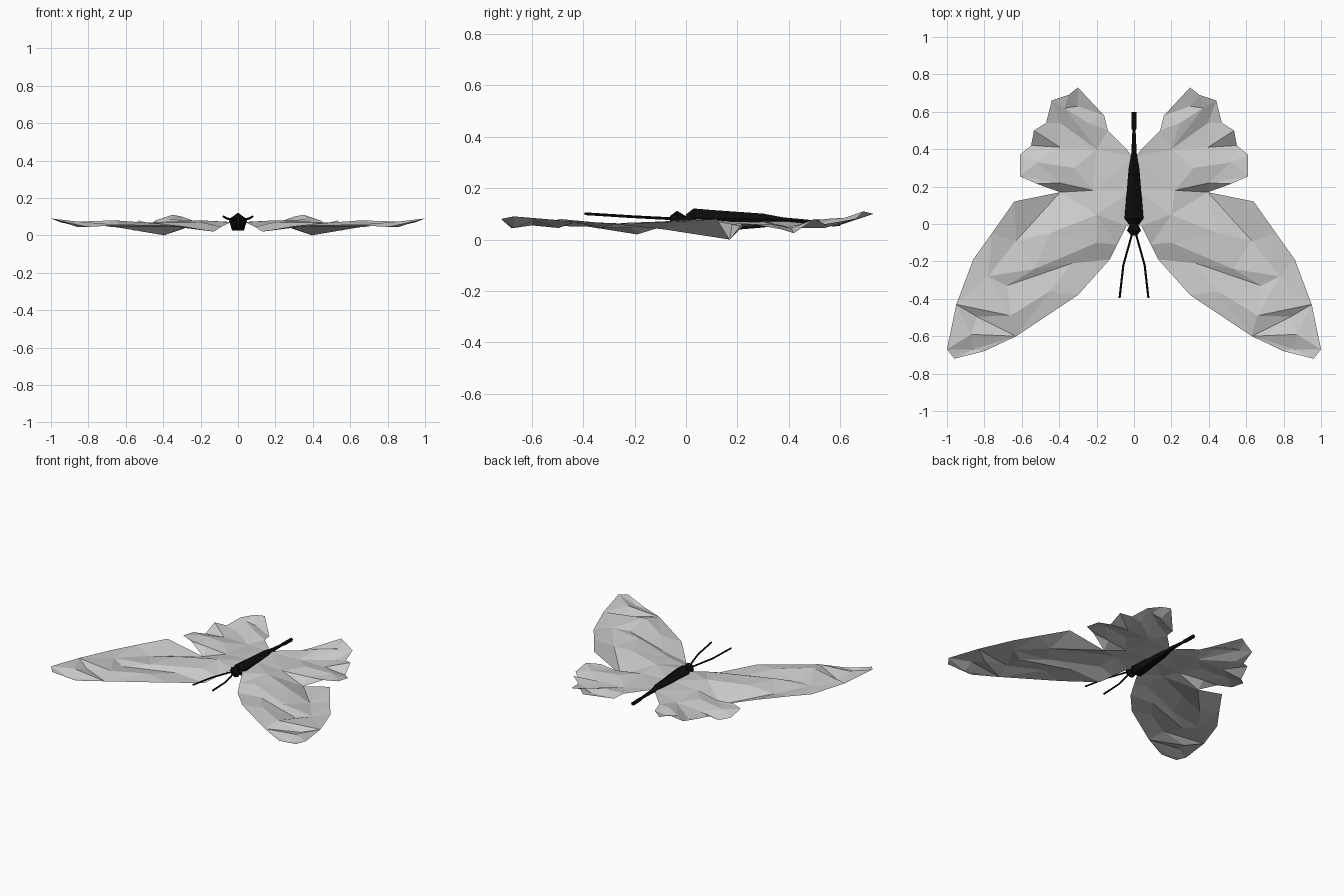
import bpy
import bmesh
import math
from mathutils import Vector
from mathutils.geometry import delaunay_2d_cdt

default_cube = bpy.data.objects.get("Cube")
if default_cube:
    bpy.data.objects.remove(default_cube, do_unlink=True)


def make_material(name, grey):
    material = bpy.data.materials.new(name)
    material.use_nodes = True
    colour = (grey, grey, grey, 1)
    material.diffuse_color = colour
    material.node_tree.nodes["Principled BSDF"].inputs["Base Color"].default_value = colour
    return material


wing_grey = make_material("wing grey", 0.6)
body_black = make_material("body black", 0.004)


def add_object(name, bm, material, mirrored=False):
    """Turn a bmesh into a flat shaded object, optionally mirrored across x."""
    mesh = bpy.data.meshes.new(name)
    bm.to_mesh(mesh)
    bm.free()
    mesh.materials.append(material)
    obj = bpy.data.objects.new(name, mesh)
    bpy.context.collection.objects.link(obj)
    if mirrored:
        mirror = obj.modifiers.new("left and right", "MIRROR")
        mirror.use_mirror_merge = False
    return obj


def add_wing(name, outline, creases):
    """Triangulate an outline along its crease lines and lift each point to its height.
    Points are in hundredths of a unit."""
    points = list(outline)
    for crease in creases:
        points += [p for p in crease if p not in points]
    edges = [(points.index(a), points.index(b))
             for crease in creases for a, b in zip(crease, crease[1:])]
    points = [Vector(p) / 100 for p in points]
    border = list(range(len(outline)))
    verts, _, faces, _, _, _ = delaunay_2d_cdt(
        [p.to_2d() for p in points], edges, [border], 1, 1e-5)
    bm = bmesh.new()
    for co in verts:
        nearest = min(points, key=lambda p: (p.to_2d() - co).length)
        bm.verts.new((co.x, co.y, nearest.z))
    bm.verts.ensure_lookup_table()
    for face in faces:
        bm.faces.new([bm.verts[i] for i in face])
    bmesh.ops.recalc_face_normals(bm, faces=bm.faces)
    if sum(face.normal.z for face in bm.faces) < 0:
        bmesh.ops.reverse_faces(bm, faces=bm.faces)
    return add_object(name, bm, wing_grey, mirrored=True)


def add_loft(name, rings, sides=5, mirrored=False):
    """Skin upright rings, each given as x, y, z and radius, into a closed tube."""
    bm = bmesh.new()
    loops = []
    for x, y, z, radius in rings:
        angles = [math.pi / 2 + math.tau * i / sides for i in range(sides)]
        loops.append([bm.verts.new((x + radius * math.cos(a), y, z + radius * math.sin(a)))
                      for a in angles])
    for near, far in zip(loops, loops[1:]):
        for i in range(sides):
            j = (i + 1) % sides
            bm.faces.new((near[i], near[j], far[j], far[i]))
    bm.faces.new(loops[0])
    bm.faces.new(loops[-1])
    bmesh.ops.recalc_face_normals(bm, faces=bm.faces)
    return add_object(name, bm, body_black, mirrored)


# The seam where front and rear wings meet, from the body out to the notch
notch = (39.5, 17, 0)
seam_middle = (22, 18, 6)
seam = [(1, 18, 7), seam_middle, notch]

# Front wings: leading edge, tip, outer edge, then back along the seam
lead_low, lead_bend, lead_outer = (13, -19, 2), (30, -38, 5), (63, -60, 5.5)
tip, tip_shoulder = (100, -67, 9), (95, -43, 7)
outer_bend = (76, -5, 7)
front_outline = [(1, 0, 7), (4, -1, 7), (9, -11, 4.5), lead_low, lead_bend, lead_outer,
                 (80, -68, 4.5), (96, -72, 8), tip, tip_shoulder,
                 (86, -19, 6), outer_bend, (64, 12, 8)] + seam[::-1]
mid_ridge = (66, -49, 8)
front_creases = [
    [tip_shoulder, mid_ridge, (84, -49.5, 4.5), tip_shoulder],
    [lead_outer, (87, -59, 7.5)],
    [lead_outer, (86, -67, 4.5), tip],
    [notch, (63, -9, 4), outer_bend],
    [(20, -10, 7), (53, -24, 6.5), (78, -28, 6)],
    [lead_low, (33, -21, 4.5), (68, -33, 4.5)],
    [lead_bend, (45, -36, 6.5), mid_ridge],
    [(20, 5, 8), (45, -5, 7)],
]
add_wing("front_wings", front_outline, front_creases)

# Rear wings: seam, scalloped outer edge, tip, then inner edge
side_corner, side_point, scallop = (61, 25.5, 6), (61, 37, 4), (55, 42, 2.5)
crown, rear_tip = (44, 66, 8), (30, 73, 10)
rear_outline = seam + [(52, 21.5, 6), side_corner, side_point, scallop, (53.5, 50, 8),
                       (47, 54, 6), crown, (35, 69, 11), rear_tip,
                       (16, 58, 5), (14, 50, 6), (4, 40, 7), (1, 36, 7)]
fold_root, fold_top = (20, 40, 5), (37, 62, 8.5)
rear_creases = [
    [seam_middle, (40, 22, 5), side_corner],
    [seam_middle, (32, 30, 7), (52, 33, 6), side_point],
    [fold_root, (39.5, 41, 4.5), scallop],
    [fold_root, (39.5, 54, 4.5)],
    [fold_root, fold_top, crown],
    [fold_root, (24.5, 54, 8)],
    [(30, 63, 7), rear_tip],
]
add_wing("rear_wings", rear_outline, rear_creases)

# Thorax tapering into the long abdomen with a thicker end
add_loft("body", [
    (0, 0, 0.068, 0.03), (0, 0.03, 0.068, 0.053), (0, 0.1, 0.068, 0.047),
    (0, 0.3, 0.071, 0.03), (0, 0.38, 0.071, 0.015), (0, 0.5, 0.066, 0.009),
    (0, 0.51, 0.065, 0.013), (0, 0.6, 0.063, 0.013)])

# Head
add_loft("head", [
    (0, -0.062, 0.078, 0.014), (0, -0.035, 0.074, 0.038), (0, 0.002, 0.07, 0.02)], sides=8)

# Pair of bent antennae
add_loft("antennae", [
    (0.008, -0.045, 0.08, 0.006), (0.057, -0.22, 0.089, 0.006),
    (0.077, -0.395, 0.1, 0.006)], mirrored=True)
